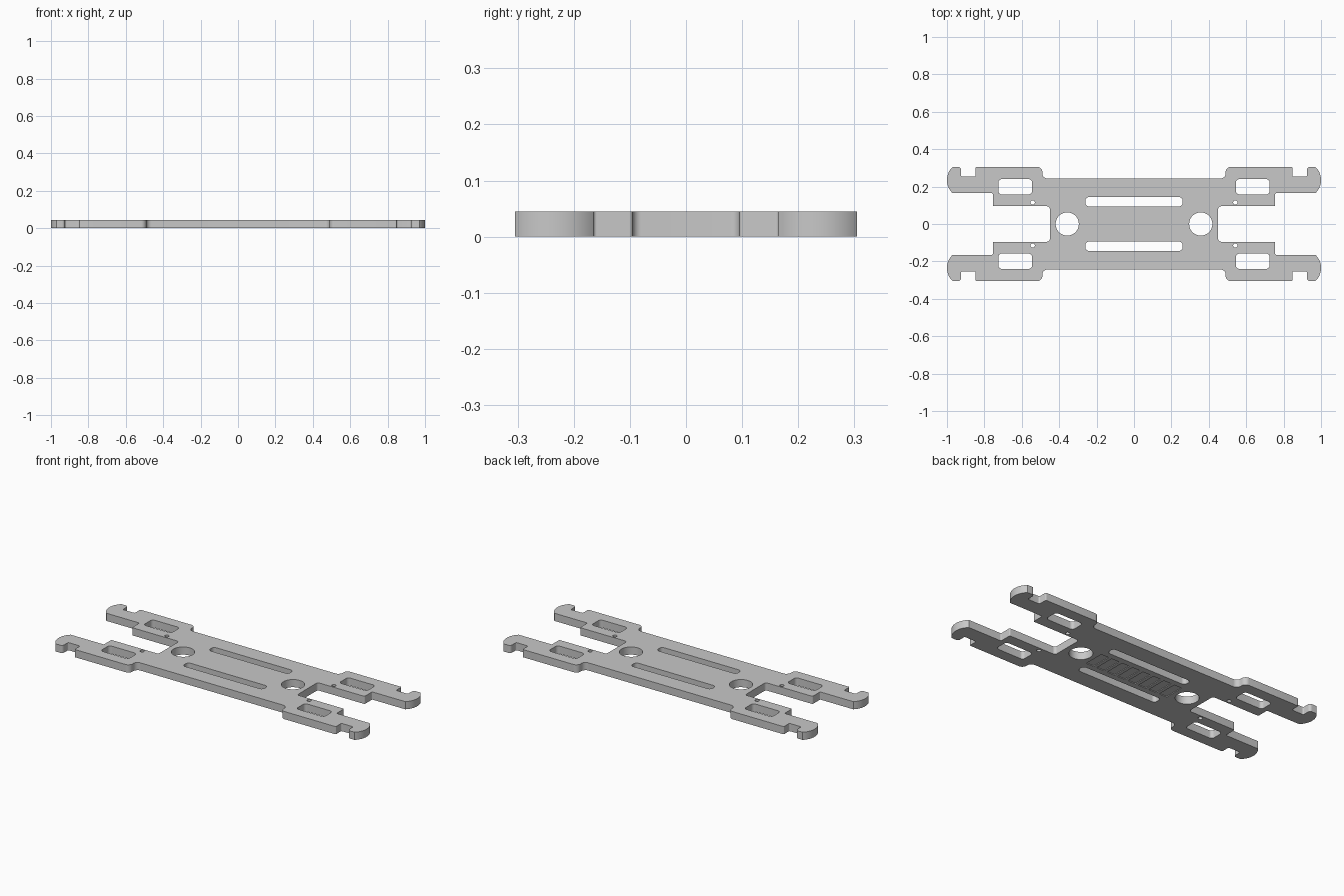
import bpy, bmesh, math
from mathutils import Vector

if "Cube" in bpy.data.objects:
    bpy.data.objects.remove(bpy.data.objects["Cube"], do_unlink=True)

THICK = 0.045
grey = bpy.data.materials.new("plain_grey")
grey.use_nodes = True
colour = (0.58, 0.58, 0.58, 1)
grey.diffuse_color = colour
next(n for n in grey.node_tree.nodes if n.type == 'BSDF_PRINCIPLED').inputs["Base Color"].default_value = colour


def rounded(corners, steps=6):
    """Turn (x, y, radius) corners into a loop with filleted corners."""
    loop = []
    for i, (x, y, r) in enumerate(corners):
        p = Vector((x, y))
        if r == 0:
            loop.append(p)
            continue
        a = (Vector(corners[i - 1][:2]) - p).normalized()
        b = (Vector(corners[(i + 1) % len(corners)][:2]) - p).normalized()
        half = a.angle(b) / 2
        centre = p + (a + b).normalized() * (r / math.sin(half))
        start = p + a * (r / math.tan(half)) - centre
        end = p + b * (r / math.tan(half)) - centre
        loop += [centre + start.lerp(end, k / steps).normalized() * r for k in range(steps + 1)]
    return loop


def circle(x, y, r, n=32):
    return [Vector((x + r * math.cos(2 * math.pi * k / n), y + r * math.sin(2 * math.pi * k / n))) for k in range(n)]


def rect(x, y, w, h, r):
    return rounded([(x + sx * w / 2, y + sy * h / 2, r) for sx, sy in ((-1, -1), (1, -1), (1, 1), (-1, 1))])


def slab(name, loops, z0, z1):
    """Filled outline with holes, extruded between two heights."""
    curve = bpy.data.curves.new(name, 'CURVE')
    curve.dimensions, curve.fill_mode = '2D', 'BOTH'
    curve.extrude = (z1 - z0) / 2
    for loop in loops:
        spline = curve.splines.new('POLY')
        spline.points.add(len(loop) - 1)
        for point, p in zip(spline.points, loop):
            point.co = (p.x, p.y, 0, 1)
        spline.use_cyclic_u = True
    temp = bpy.data.objects.new(name + "_curve", curve)
    bpy.context.collection.objects.link(temp)
    bpy.context.view_layer.update()
    mesh = bpy.data.meshes.new_from_object(temp.evaluated_get(bpy.context.evaluated_depsgraph_get()))
    bpy.data.objects.remove(temp, do_unlink=True)
    bm = bmesh.new()
    bm.from_mesh(mesh)
    bmesh.ops.remove_doubles(bm, verts=bm.verts, dist=0.00005)
    bmesh.ops.translate(bm, verts=bm.verts, vec=(0, 0, (z0 + z1) / 2))
    bmesh.ops.recalc_face_normals(bm, faces=bm.faces)
    bm.to_mesh(mesh)
    bm.free()
    mesh.name = name
    mesh.materials.clear()
    mesh.materials.append(grey)
    obj = bpy.data.objects.new(name, mesh)
    bpy.context.collection.objects.link(obj)
    return obj


# One arm of the frame: shoulder, notch, curved hook tip, inner step
tip = [(0.903 + 0.097 * math.cos(math.radians(t)), 0.235 + 0.097 * math.sin(math.radians(t)), 0)
       for t in range(46, -47, -4)]
arm = [(0.49, 0.243, 0.027), (0.49, 0.305, 0.027), (0.848, 0.305, 0.006), (0.848, 0.253, 0.008),
       (0.925, 0.253, 0.008), (0.925, 0.305, 0.015)] + tip + [
       (0.755, 0.165, 0.006), (0.755, 0.095, 0.006), (0.45, 0.095, 0.015)]

# Mirror the arm into all four quarters, clockwise
outline = []
for sx, sy in ((1, 1), (1, -1), (-1, -1), (-1, 1)):
    quarter = [(sx * x, sy * y, r) for x, y, r in arm]
    outline += quarter if sx * sy > 0 else quarter[::-1]
loops = [rounded(outline)]

# Through holes: big round holes, long slots, arm windows and pin holes
for s in (-1, 1):
    loops.append(circle(s * 0.357, 0, 0.062, 48))
    loops.append(rect(0, s * 0.119, 0.52, 0.05, 0.02))
    for t in (-1, 1):
        loops.append(rect(s * 0.635, t * 0.199, 0.18, 0.082, 0.018))
        loops.append(circle(s * 0.542, t * 0.115, 0.012, 16))
plate = slab("frame_plate", loops, 0, THICK)

# Row of shallow recesses on the underside
cutter = slab("underside_recess_cutter",
              [rect(-0.245 + 0.07 * i, 0, 0.05, 0.12, 0.004) for i in range(8)], -0.01, 0.004)
cutter.hide_render = True
cut = plate.modifiers.new("underside_recesses", 'BOOLEAN')
cut.operation, cut.object, cut.solver = 'DIFFERENCE', cutter, 'EXACT'
bpy.context.view_layer.update()
result = bpy.data.meshes.new_from_object(plate.evaluated_get(bpy.context.evaluated_depsgraph_get()))
plate.modifiers.clear()
plate.data = result
bpy.data.objects.remove(cutter, do_unlink=True)

bpy.ops.object.select_all(action='DESELECT')
plate.select_set(True)
bpy.context.view_layer.objects.active = plate
bpy.ops.object.shade_smooth_by_angle(angle=math.radians(30))
